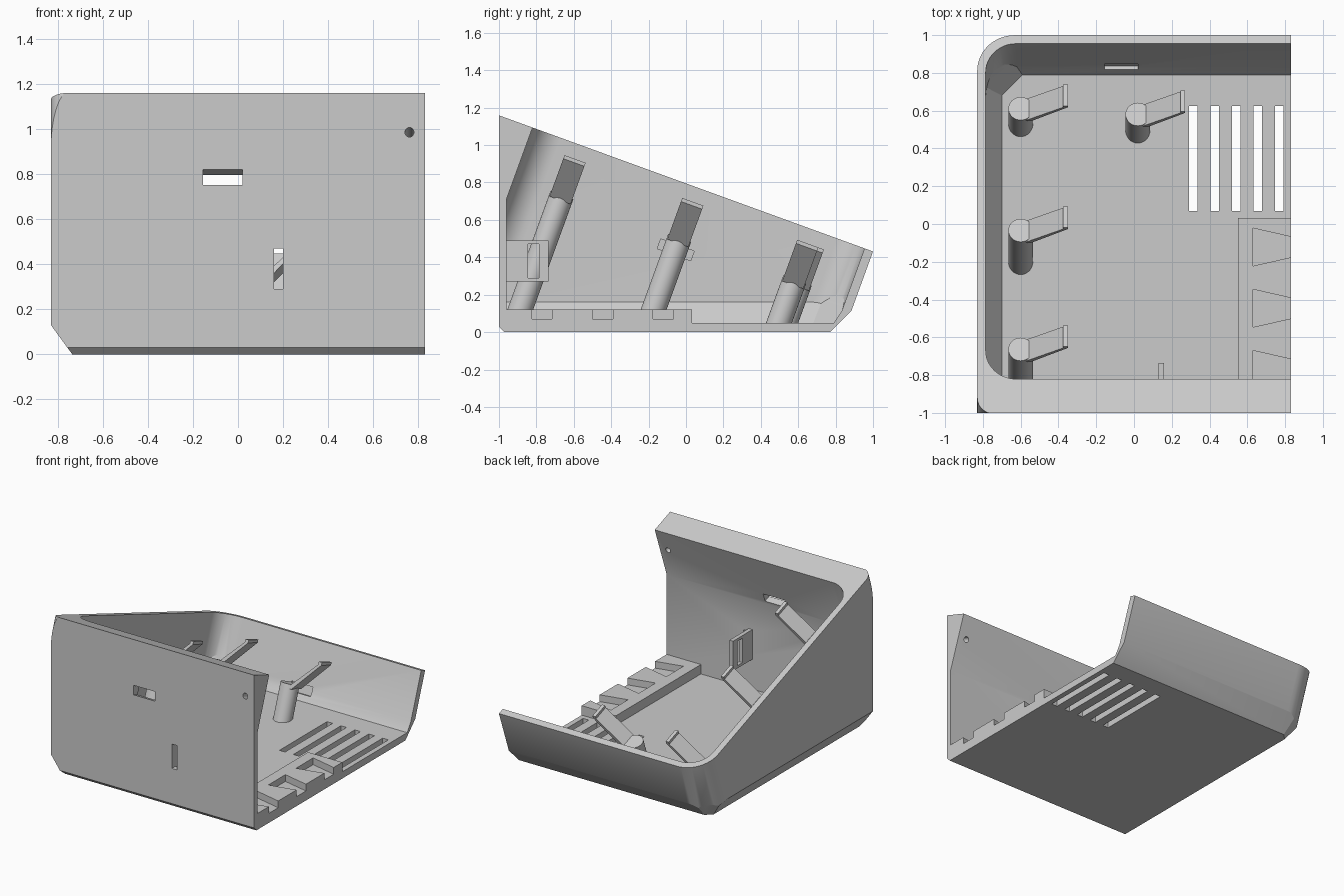
import bpy, bmesh
from math import radians, cos, sin, pi
from mathutils import Matrix, Vector

if "Cube" in bpy.data.objects:
    bpy.data.objects.remove(bpy.data.objects["Cube"])

grey = bpy.data.materials.new("plain grey")
grey.use_nodes = True
grey.diffuse_color = (0.6, 0.6, 0.6, 1)
grey.node_tree.nodes["Principled BSDF"].inputs["Base Color"].default_value = (0.6, 0.6, 0.6, 1)

# Frame of the sloping open face: x across, y down the slope, z out of it
SLOPE = Matrix.Translation((0, 0, 0.795)) @ Matrix.Rotation(radians(-20), 4, 'X')
UPRIGHT = Matrix.Rotation(pi / 2, 4, 'X')
WORLD = Matrix.Identity(4)


def finish(name, bm):
    bmesh.ops.recalc_face_normals(bm, faces=bm.faces)
    mesh = bpy.data.meshes.new(name)
    bm.to_mesh(mesh)
    bm.free()
    mesh.materials.append(grey)
    obj = bpy.data.objects.new(name, mesh)
    bpy.context.collection.objects.link(obj)
    return obj


def prism(name, pts, low, high, matrix=WORLD, planes=()):
    """Extrude an outline, then trim it with (point, outward normal) planes."""
    bm = bmesh.new()
    face = bm.faces.new([bm.verts.new((x, y, low)) for x, y in pts])
    out = bmesh.ops.extrude_face_region(bm, geom=[face])
    new = [v for v in out["geom"] if isinstance(v, bmesh.types.BMVert)]
    bmesh.ops.translate(bm, verts=new, vec=(0, 0, high - low))
    bm.transform(matrix)
    for co, no in planes:
        cut = bmesh.ops.bisect_plane(bm, geom=bm.verts[:] + bm.edges[:] + bm.faces[:],
                                     plane_co=co, plane_no=Vector(no).normalized(), clear_outer=True)
        edges = [e for e in cut["geom_cut"] if isinstance(e, bmesh.types.BMEdge)]
        if edges:
            bmesh.ops.edgeloop_fill(bm, edges=edges)
    return finish(name, bm)


def box(name, x, y, z, matrix=WORLD):
    return prism(name, [(x[0], y[0]), (x[1], y[0]), (x[1], y[1]), (x[0], y[1])], *z, matrix)


def cylinder(name, radius, low, high, matrix):
    ring = [(radius * cos(i * pi / 16), radius * sin(i * pi / 16)) for i in range(32)]
    return prism(name, ring, low, high, matrix)


def left_rounded(left, right, front, back, r_front, r_back, steps=12):
    """Rectangle whose two left corners are rounded."""
    pts = [(right, front), (right, back)]
    for r, cy, start in ((r_back, back - r_back, pi / 2), (r_front, front + r_front, pi)):
        for i in range(steps + 1):
            a = start + i * pi / 2 / steps
            pts.append((left + r + r * cos(a), cy + r * sin(a)))
    return pts


def carve(obj, cutters):
    bpy.context.view_layer.objects.active = obj
    for c in cutters:
        mod = obj.modifiers.new("carve", 'BOOLEAN')
        mod.operation, mod.solver, mod.object = 'DIFFERENCE', 'EXACT', c
        bpy.ops.object.modifier_apply(modifier=mod.name)
        bpy.data.objects.remove(c)


def smooth(obj):
    bpy.ops.object.select_all(action='DESELECT')
    obj.select_set(True)
    bpy.context.view_layer.objects.active = obj
    bpy.ops.object.shade_smooth_by_angle(angle=radians(25))


# Shell: sloped rounded block, trimmed by the front, base and chamfers
shell = prism("shell", left_rounded(-0.83, 0.83, -1.069, 1.064, 0.09, 0.2), -1.4, 0, SLOPE, [
    ((0, -1, 0), (0, -1, 0)),
    ((0, 0, 0), (0, 0, -1)),
    ((-0.735, 0, 0), (-0.13, 0, -0.095)),
    ((0, 0.77, 0), (0, 1, -1)),
    ((0, -0.97, 0), (0, -1, -1)),
    ((-0.70, 0.76, 0), (-0.12, 0.12, -0.14))])

# Cavity, open at the right end
cavity = prism("cavity", left_rounded(-0.785, 1.0, -0.873, 1.016, 0.16, 0.16), -1.4, 0.1, SLOPE, [
    ((0, -0.96, 0), (0, -1, 0)),
    ((0, 0, 0.05), (0, 0, -1)),
    ((-0.70, 0, 0.05), (-0.11, 0, -0.085)),
    ((0, 0.79, 0.05), (0, 0.08, -0.055)),
    ((-0.678, 0.703, 0.05), (-0.12, 0.12, -0.14))])

# Openings: front slots, screw hole, left recess, floor vents
cutters = [
    cavity,
    box("wide_slot", (-0.155, 0.02), (-1.2, 1.03), (-0.384, -0.318), SLOPE),
    box("left_recess", (-0.805, -0.7), (-0.025, 0.165), (-0.38, -0.325), SLOPE),
    box("tall_slot", (0.16, 0.2), (-1.1, -0.9), (0.29, 0.47)),
    cylinder("screw_hole", 0.02, -0.25, 0.25,
             SLOPE @ Matrix.Translation((0.76, -0.95, -0.1635)) @ UPRIGHT)]
for i in range(5):
    x = 0.29 + i * 0.114
    cutters.append(box("vent", (x, x + 0.046), (0.07, 0.625), (-0.1, 0.1)))
carve(shell, cutters)
smooth(shell)

# Raised joint block with dovetail pockets along the open edge
block = box("joint_block", (0.55, 0.83), (-0.975, 0.033), (0.03, 0.12))
carve(block, [prism("pocket", [(0.63, c + 0.1), (0.63, c - 0.1), (0.85, c - 0.05), (0.85, c + 0.05)],
                    0.07, 0.2) for c in (-0.122, -0.446, -0.77)])

# Slotted bracket behind the front wall
bracket = box("bracket", (0.13, 0.16), (-0.97, -0.735), (0.27, 0.49))
carve(bracket, [box("bracket_slot", (0.1, 0.2), (-0.845, -0.785), (0.29, 0.47))])

# Slanted posts, each with a sprung arm ending in a lip
ARM = [(0, -0.315), (0.055, -0.315), (0.25, -0.1), (0.25, -0.08),
       (0.225, -0.08), (0.225, -0.1), (0.03, -0.3)]
for i, (x, v) in enumerate([(-0.6, 0.754), (-0.6, 0.068), (-0.6, -0.602), (0.02, 0.722)], 1):
    place = SLOPE @ Matrix.Translation((x, v, 0))
    bottom = (-0.77 + v * sin(radians(20))) / cos(radians(20))
    smooth(cylinder(f"post_{i}", 0.065, bottom, -0.285, place))
    prism(f"clip_arm_{i}", ARM, -0.06, 0.06, place @ UPRIGHT)
